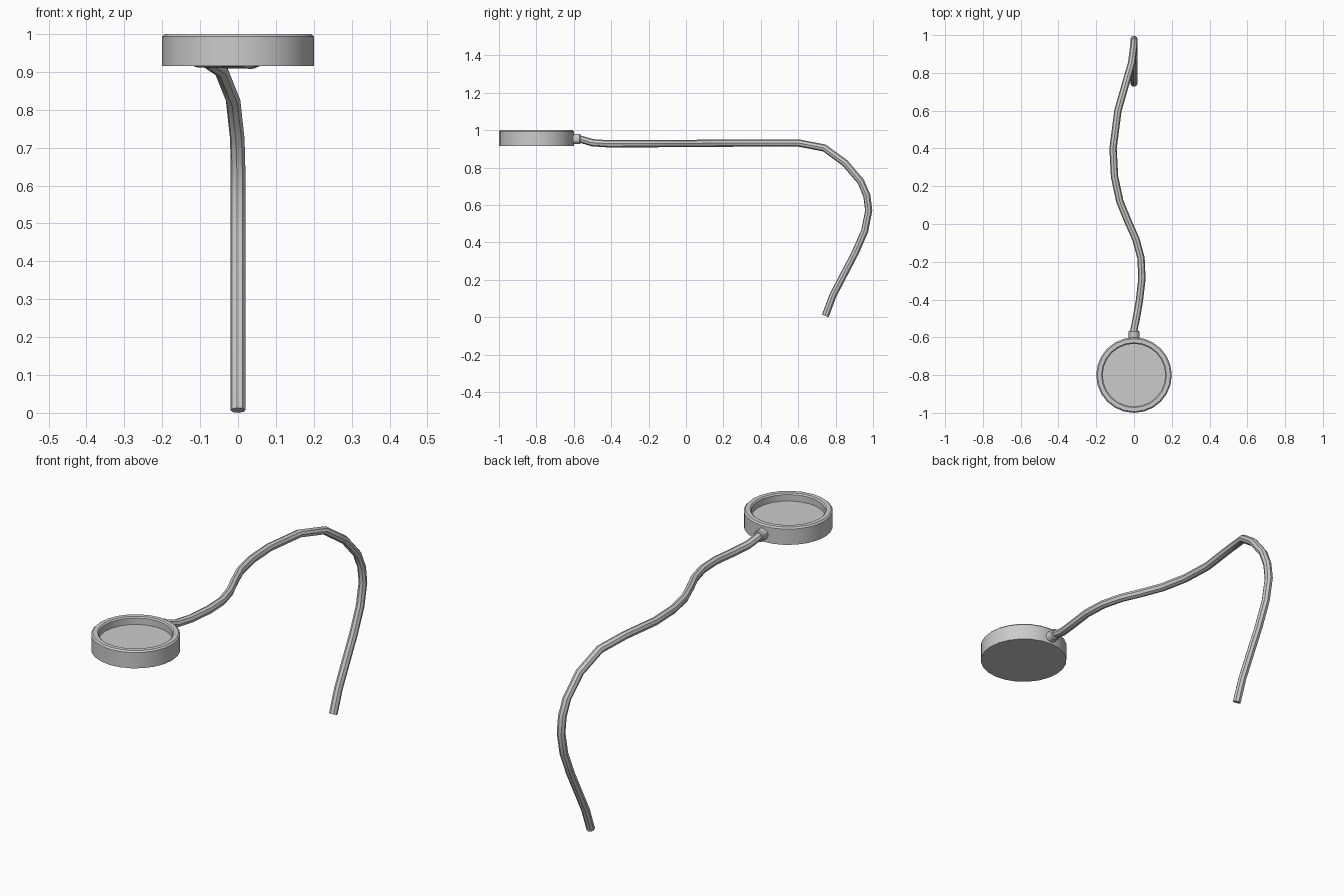
import bpy, bmesh
from math import pi, cos, sin, radians

if "Cube" in bpy.data.objects:
    bpy.data.objects.remove(bpy.data.objects["Cube"])


def lathe(name, profile, sides, loc, rot=(0, 0, 0)):
    """Revolve (radius, height) pairs around z; both ends lie on the axis or get capped."""
    bm = bmesh.new()
    rings = [[bm.verts.new((r * cos(2 * pi * i / sides), r * sin(2 * pi * i / sides), z))
              for i in range(sides)] for r, z in profile]
    for a, b in zip(rings, rings[1:]):
        for i in range(sides):
            j = (i + 1) % sides
            bm.faces.new((a[i], a[j], b[j], b[i]))
    bm.faces.new(rings[0][::-1])
    bm.faces.new(rings[-1])
    bmesh.ops.recalc_face_normals(bm, faces=bm.faces)
    me = bpy.data.meshes.new(name)
    bm.to_mesh(me)
    bm.free()
    ob = bpy.data.objects.new(name, me)
    ob.location, ob.rotation_euler = loc, rot
    bpy.context.collection.objects.link(ob)
    smooth(ob)
    return ob


def smooth(ob):
    bpy.ops.object.select_all(action='DESELECT')
    ob.select_set(True)
    bpy.context.view_layer.objects.active = ob
    bpy.ops.object.shade_smooth_by_angle(angle=radians(30))


# Round chest piece with a recessed top
lathe("chest_piece", [(0.2, 0.915), (0.2, 0.993), (0.193, 1.0), (0.172, 1.0),
                      (0.166, 0.994), (0.166, 0.962)], 24, (0, -0.8, 0))

# Collar joining the tube to the chest piece
lathe("collar", [(0.028, 0), (0.028, 0.038), (0.024, 0.043)], 12,
      (0, -0.608, 0.953), (-pi / 2, 0, 0))

# Flexible tube: snakes backwards, then bends down to the ground
path = [(0, -0.59, 0.955), (0, -0.56, 0.951), (0.012, -0.5, 0.933), (0.028, -0.41, 0.927),
        (0.042, -0.29, 0.928), (0.037, -0.18, 0.928), (0.01, -0.08, 0.929),
        (-0.03, 0.01, 0.929), (-0.075, 0.12, 0.93), (-0.103, 0.25, 0.931),
        (-0.111, 0.4, 0.932), (-0.085, 0.6, 0.932), (-0.045, 0.74, 0.905),
        (-0.013, 0.85, 0.825), (-0.002, 0.935, 0.725), (0, 0.967, 0.65), (0, 0.977, 0.57),
        (0, 0.955, 0.46), (0, 0.905, 0.345), (0, 0.85, 0.24), (0, 0.785, 0.115),
        (0, 0.745, 0.007)]
cu = bpy.data.curves.new("tube", 'CURVE')
cu.dimensions = '3D'
cu.bevel_depth = 0.0195
cu.bevel_resolution = 2
cu.use_fill_caps = True
sp = cu.splines.new('POLY')
sp.points.add(len(path) - 1)
for p, c in zip(sp.points, path):
    p.co = (*c, 1)
tube = bpy.data.objects.new("tube", cu)
bpy.context.collection.objects.link(tube)
bpy.ops.object.select_all(action='DESELECT')
tube.select_set(True)
bpy.context.view_layer.objects.active = tube
bpy.ops.object.convert(target='MESH')
smooth(bpy.context.view_layer.objects.active)
